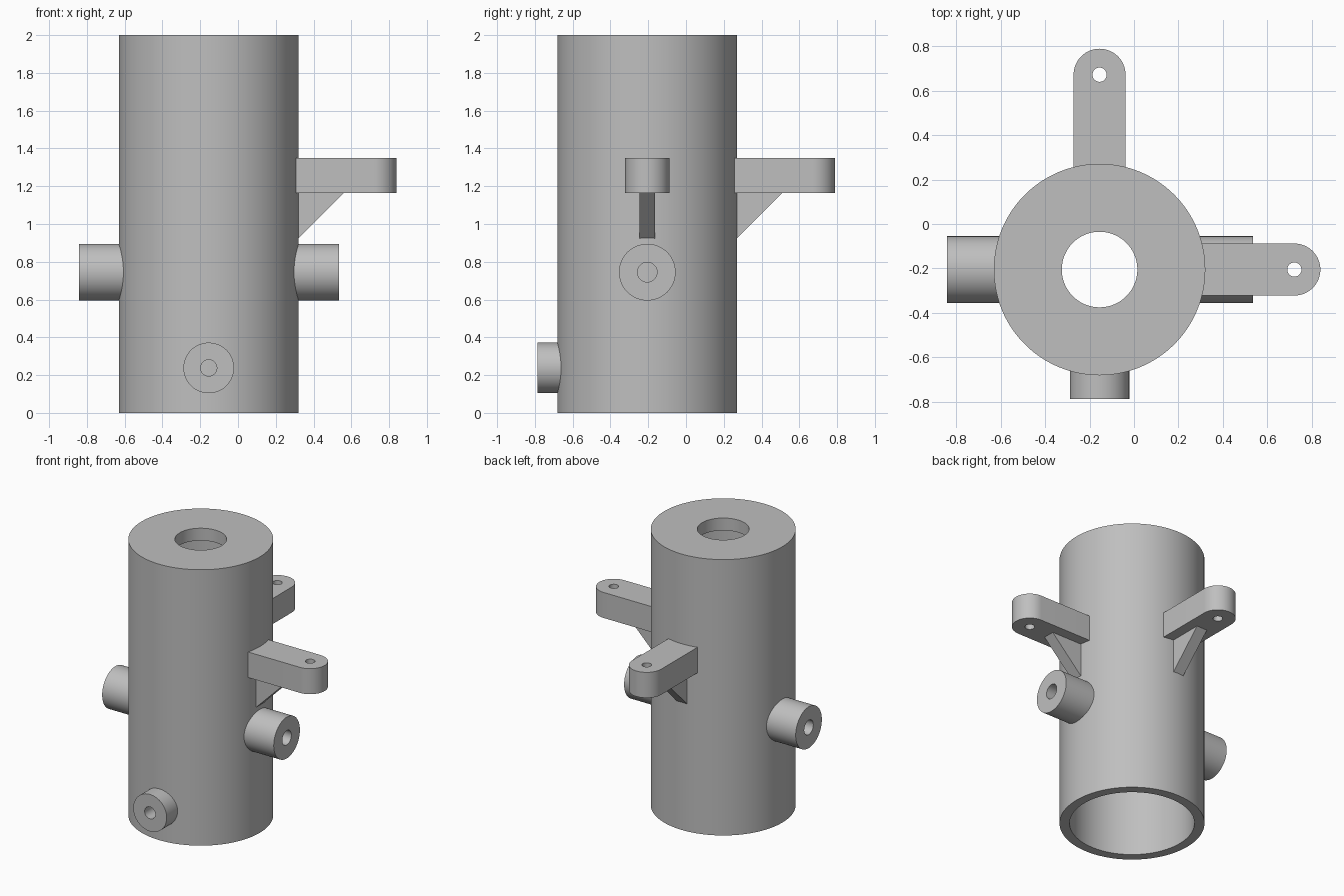
import bpy, bmesh, math
from mathutils import Matrix, Vector

cube = bpy.data.objects.get("Cube")
if cube:
    bpy.data.objects.remove(cube, do_unlink=True)

AXIS = Vector((-0.155, -0.205, 0))   # centre line of the tube
RADIUS = 0.476

grey = bpy.data.materials.new("plain grey")
grey.use_nodes = True
grey.diffuse_color = (0.52, 0.52, 0.52, 1)
grey.node_tree.nodes["Principled BSDF"].inputs["Base Color"].default_value = grey.diffuse_color


def finish(obj):
    obj.data.materials.clear()
    obj.data.materials.append(grey)
    bpy.ops.object.select_all(action='DESELECT')
    obj.select_set(True)
    bpy.context.view_layer.objects.active = obj
    bpy.ops.object.shade_smooth_by_angle(angle=math.radians(30))


def mesh_object(name, bm, matrix):
    bmesh.ops.recalc_face_normals(bm, faces=bm.faces)
    bm.transform(matrix)
    mesh = bpy.data.meshes.new(name)
    bm.to_mesh(mesh)
    bm.free()
    obj = bpy.data.objects.new(name, mesh)
    bpy.context.collection.objects.link(obj)
    finish(obj)


def lathe(name, profile, matrix, sides):
    """Turn a closed (radius, height) outline around local z."""
    bm = bmesh.new()
    rings = []
    for i in range(sides):
        a = math.tau * i / sides
        rings.append([bm.verts.new((r * math.cos(a), r * math.sin(a), h)) for r, h in profile])
    n = len(profile)
    for i in range(sides):
        p, q = rings[i], rings[(i + 1) % sides]
        for j in range(n):
            k = (j + 1) % n
            bm.faces.new((p[j], q[j], q[k], p[k]))
    mesh_object(name, bm, matrix)


def outward(degrees, height):
    """Frame on the tube axis whose local x points outward."""
    return (Matrix.Translation(AXIS + Vector((0, 0, height)))
            @ Matrix.Rotation(math.radians(degrees), 4, 'Z'))


def boss(name, degrees, height, radius, bore, reach):
    profile = [(bore, 0.43), (radius, 0.43), (radius, reach), (bore, reach)]
    lathe(name, profile, outward(degrees, height) @ Matrix.Rotation(math.pi / 2, 4, 'Y'), 64)


def arc(cx, r, start, end, steps):
    return [(cx + r * math.cos(start + (end - start) * i / steps),
             r * math.sin(start + (end - start) * i / steps)) for i in range(steps + 1)]


def arm(name, degrees):
    # Round-ended lug with a bolt hole
    half, pivot, thick = 0.117, 0.877, 0.185
    outline = [(0.44, -half)] + arc(pivot, half, -math.pi / 2, math.pi / 2, 32) + [(0.44, half)]
    hole = arc(pivot, 0.032, 0, math.tau, 32)[:-1]
    curve = bpy.data.curves.new(name, 'CURVE')
    curve.dimensions = '2D'
    curve.fill_mode = 'BOTH'
    curve.extrude = thick / 2
    for points in (outline, hole):
        spline = curve.splines.new('POLY')
        spline.points.add(len(points) - 1)
        for p, (x, y) in zip(spline.points, points):
            p.co = (x, y, 0, 1)
        spline.use_cyclic_u = True
    obj = bpy.data.objects.new(name, curve)
    bpy.context.collection.objects.link(obj)
    obj.matrix_world = outward(degrees, 1.2575)
    bpy.ops.object.select_all(action='DESELECT')
    obj.select_set(True)
    bpy.context.view_layer.objects.active = obj
    bpy.ops.object.convert(target='MESH')
    finish(bpy.context.view_layer.objects.active)

    # Triangular gusset below the lug
    bm = bmesh.new()
    face = bm.faces.new([bm.verts.new((x, -0.042, z))
                         for x, z in ((0.44, 0.89), (0.715, 1.165), (0.44, 1.165))])
    extruded = bmesh.ops.extrude_face_region(bm, geom=[face])["geom"]
    bmesh.ops.translate(bm, vec=(0, 0.084, 0),
                        verts=[v for v in extruded if isinstance(v, bmesh.types.BMVert)])
    mesh_object(name + "_gusset", bm, outward(degrees, 0))


# Hollow tube, open at the bottom, with a holed top plate
lathe("tube_body", [(0.41, 0), (RADIUS, 0), (RADIUS, 2), (0.17, 2), (0.17, 1.91), (0.41, 1.91)],
      Matrix.Translation(AXIS), 128)

# Bored round bosses
boss("left_boss", 0, 0.745, 0.15, 0.052, 0.69)
boss("right_boss", 180, 0.745, 0.15, 0.052, 0.686)
boss("front_boss", -90, 0.238, 0.134, 0.043, 0.582)

# Mounting arms
arm("left_arm", 0)
arm("back_arm", 90)
